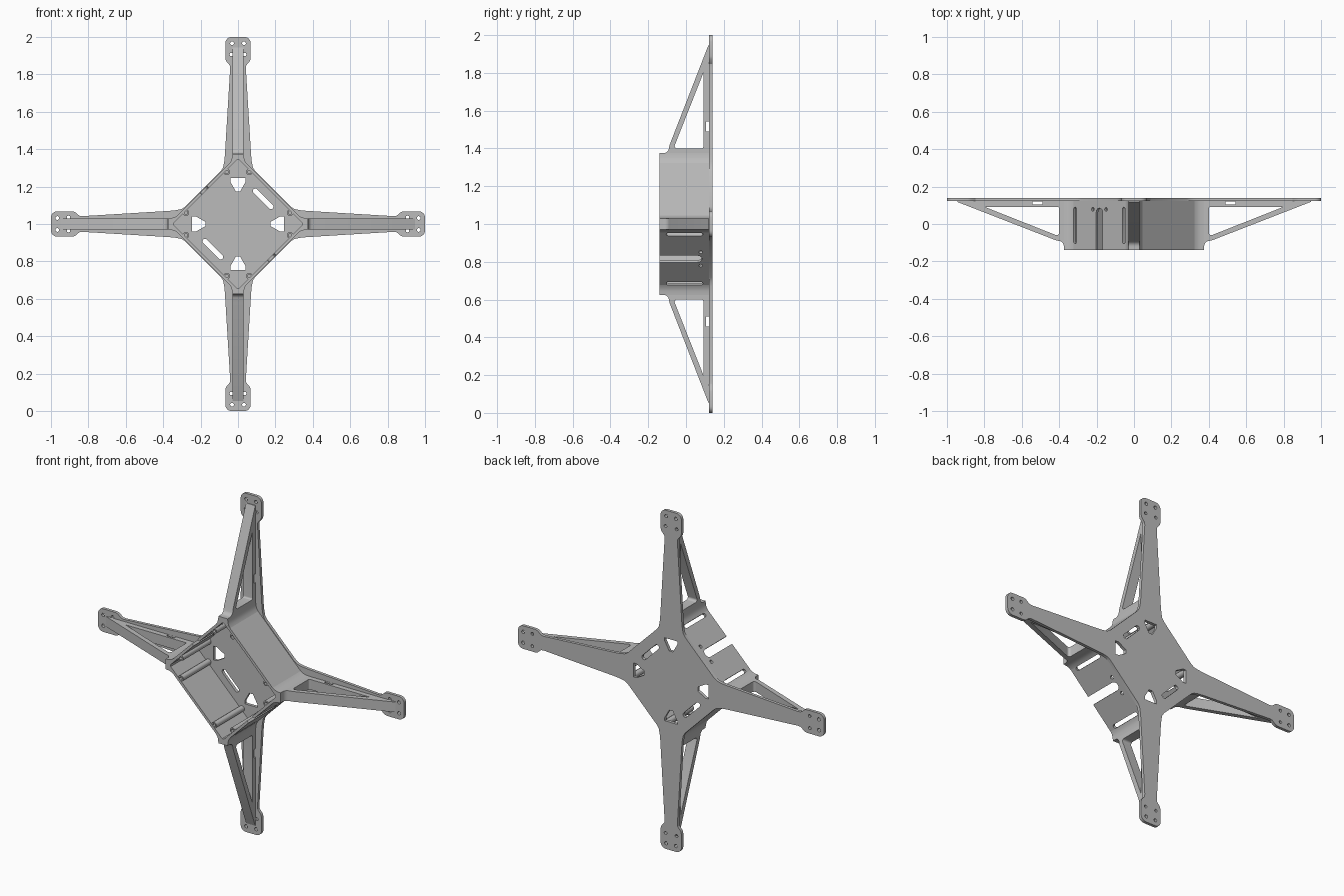
import bpy, bmesh, math
from mathutils import Vector, Matrix

if "Cube" in bpy.data.objects:
    bpy.data.objects.remove(bpy.data.objects["Cube"])

grey = bpy.data.materials.new("frame grey")
grey.diffuse_color = (0.5, 0.5, 0.5, 1)
grey.use_nodes = True
grey.node_tree.nodes["Principled BSDF"].inputs["Base Color"].default_value = grey.diffuse_color
CENTRE = Vector((0, 0, 1))
Y = Vector((0, 1, 0))
R2 = math.sqrt(0.5)


def frame(u, v, w):
    """Turns flat (u, v) outlines with depth w into world positions."""
    return lambda a, b, c: CENTRE + u * a + v * b + w * c


def radial(deg):
    a = math.radians(deg)
    return Vector((math.cos(a), 0, math.sin(a)))


FLAT = frame(Vector((1, 0, 0)), Vector((0, 0, 1)), Y)


def prism(name, loops, f, d0, d1):
    """Extrudes one or more outlines from depth d0 to d1."""
    bm = bmesh.new()
    for pts in loops:
        lo = [bm.verts.new(f(p[0], p[1], d0)) for p in pts]
        hi = [bm.verts.new(f(p[0], p[1], d1)) for p in pts]
        bm.faces.new(lo)
        bm.faces.new(hi)
        n = len(pts)
        for i in range(n):
            j = (i + 1) % n
            bm.faces.new((lo[i], lo[j], hi[j], hi[i]))
    bmesh.ops.recalc_face_normals(bm, faces=bm.faces)
    me = bpy.data.meshes.new(name)
    bm.to_mesh(me)
    bm.free()
    me.materials.append(grey)
    ob = bpy.data.objects.new(name, me)
    bpy.context.collection.objects.link(ob)
    return ob


def activate(ob):
    bpy.ops.object.select_all(action='DESELECT')
    ob.select_set(True)
    bpy.context.view_layer.objects.active = ob


def cut(ob, cutter):
    activate(ob)
    m = ob.modifiers.new("cut", 'BOOLEAN')
    m.operation, m.solver, m.object = 'DIFFERENCE', 'EXACT', cutter
    bpy.ops.object.modifier_apply(modifier=m.name)
    bpy.data.objects.remove(cutter)


def smooth(ob):
    activate(ob)
    bpy.ops.object.shade_smooth_by_angle(angle=math.radians(30))


def arc(cx, cy, r, a0, a1, n=6):
    return [(cx + r * math.cos(math.radians(a0 + (a1 - a0) * i / n)),
             cy + r * math.sin(math.radians(a0 + (a1 - a0) * i / n))) for i in range(n + 1)]


def circle(cx, cy, r, n=16):
    return arc(cx, cy, r, 0, 360 - 360 / n, n - 1)


def slot(cx, y0, y1, hw):
    """Upright slot with round ends."""
    return arc(cx, y1 - hw, hw, 0, 180) + arc(cx, y0 + hw, hw, 180, 360)


def rot(pts, deg):
    c, s = math.cos(math.radians(deg)), math.sin(math.radians(deg))
    return [(x * c - y * s, x * s + y * c) for x, y in pts]


def mirrored(side):
    return side + [(-x, y) for x, y in reversed(side)]


def diamond(r):
    return [(r, 0), (0, r), (-r, 0), (0, -r)]


# Back plate: four tapered arms with motor pads, joined by a diamond
side = [(0.092, 0.283), (0.08, 0.302), (0.074, 0.33), (0.07, 0.37), (0.042, 0.83),
        (0.044, 0.848), (0.064, 0.872), (0.068, 0.888)] + arc(0.034, 0.966, 0.034, 0, 90)
outline = []
for k in range(4):
    outline += rot(mirrored(side), 90 * k)
plate = prism("back_plate", [outline], FLAT, 0.122, 0.14)

# Openings in the plate: corner windows, motor screw holes, two strap slots
holes = []
for k in range(4):
    window = mirrored([(0.012, 0.175), (0.041, 0.226), (0.041, 0.245)])
    holes.append(rot(window, 90 * k))
    for s in (-1, 1):
        holes.append(rot(circle(s * 0.032, 0.966, 0.010), 90 * k))
        holes.append(rot(circle(s * 0.036, 0.906, 0.009), 90 * k))
for s in (-1, 1):
    holes.append(rot(slot(s * 0.19, -0.073, 0.073, 0.014), 45))
cut(plate, prism("plate_cutter", holes, FLAT, 0.0, 0.2))
smooth(plate)

# Diamond tray walls
walls = prism("tray_walls", [diamond(0.37)], FLAT, -0.14, 0.13)
cut(walls, prism("inner_cutter", [diamond(0.348)], FLAT, -0.2, 0.2))

# Slots and cable openings in the upper left and lower right walls
for deg in (135, -45):
    f = frame(radial(deg + 90), Y, radial(deg))
    shapes = [slot(s * 0.184, -0.105, 0.09, 0.011) for s in (-1, 1)]
    shapes += [circle(s * 0.05, 0.078, 0.010) for s in (-1, 1)]
    shapes.append(slot(0, -0.22, 0.085, 0.025))
    cut(walls, prism("wall_cutter", shapes, f, 0.2, 0.32))
smooth(walls)

# Screw posts inside the tray, with blind holes
spots = []
for k in range(4):
    for s in (-1, 1):
        spots.append(rot([(s * 0.06, 0.278)], 90 * k)[0])
posts = prism("screw_posts", [circle(x, z, 0.017) for x, z in spots], FLAT, -0.137, 0.13)
cut(posts, prism("post_cutter", [circle(x, z, 0.009) for x, z in spots], FLAT, -0.2, 0.05))
smooth(posts)

# Arm braces: triangular ribs with a window and a cable tie slot
profile = [(0.342, -0.14), (0.375, -0.14), (0.375, -0.122)]
profile += arc(0.405, -0.12, 0.03, 180, 112)[1:]
profile += [(0.418, -0.087), (0.945, 0.118), (0.945, 0.13), (0.342, 0.13)]
window = arc(0.413, -0.047, 0.013, 290, 180) + arc(0.41, 0.082, 0.01, 180, 90) + [(0.80, 0.092)]
tie = [(0.49, 0.105), (0.542, 0.105), (0.542, 0.121), (0.49, 0.121)]
for k, name in enumerate(("right", "upper", "left", "lower")):
    f = frame(radial(90 * k), Y, radial(90 * k + 90))
    rib = prism(name + "_arm_brace", [profile], f, -0.03, 0.03)
    cut(rib, prism("brace_cutter", [window, tie], f, -0.1, 0.1))
    smooth(rib)

    # Corner column blending the brace into the walls
    g = frame(radial(90 * k - 90), radial(90 * k), Y)
    blend = [(0.02, 0.345), (0.046, 0.324), (0.037, 0.338), (0.032, 0.355), (0.03, 0.375)]
    smooth(prism(name + "_corner_column", [mirrored(blend)], g, -0.1399, 0.13))
